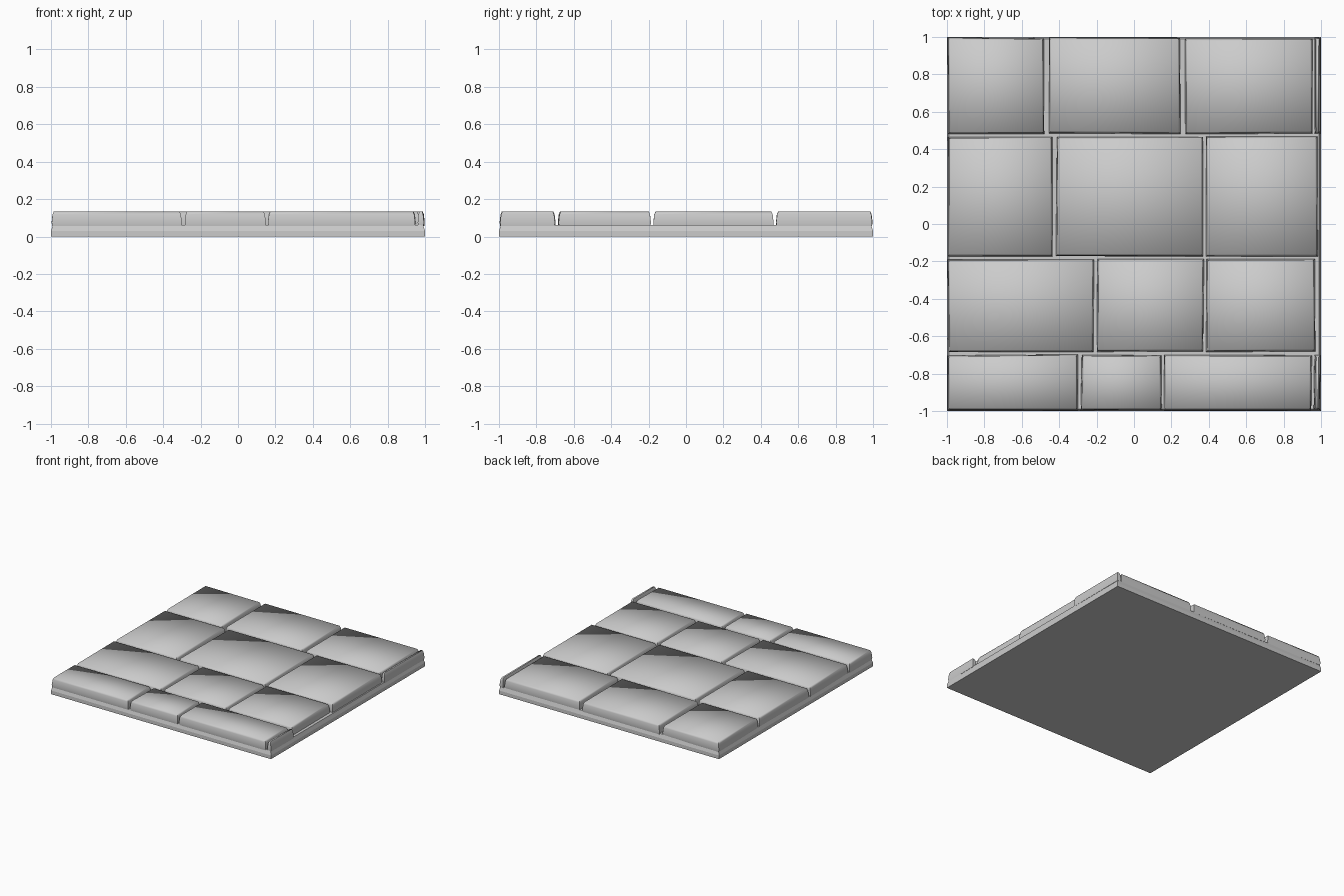
import bpy, bmesh, random

if "Cube" in bpy.data.objects:
    bpy.data.objects.remove(bpy.data.objects["Cube"])
random.seed(4)


def finish(name, bm, angle):
    bmesh.ops.recalc_face_normals(bm, faces=bm.faces)
    me = bpy.data.meshes.new(name)
    bm.to_mesh(me)
    bm.free()
    ob = bpy.data.objects.new(name, me)
    bpy.context.collection.objects.link(ob)
    bpy.ops.object.select_all(action='DESELECT')
    ob.select_set(True)
    bpy.context.view_layer.objects.active = ob
    bpy.ops.object.shade_smooth_by_angle(angle=angle)
    return ob


def stacked(name, rings, angle=0.6, jitter=0.0):
    """Loft rectangles (x0, x1, y0, y1, z) upwards into a closed block."""
    bm = bmesh.new()
    wob = [(random.uniform(-jitter, jitter), random.uniform(-jitter, jitter)) for _ in range(4)]
    loops = []
    for x0, x1, y0, y1, z in rings:
        corners = [(x0, y0), (x1, y0), (x1, y1), (x0, y1)]
        loops.append([bm.verts.new((max(-1, min(1, x + w[0])), max(-1, min(1, y + w[1])), z))
                      for (x, y), w in zip(corners, wob)])
    bm.faces.new(loops[0][::-1])
    bm.faces.new(loops[-1])
    for a, b in zip(loops, loops[1:]):
        for i in range(4):
            j = (i + 1) % 4
            bm.faces.new((a[i], a[j], b[j], b[i]))
    return finish(name, bm, angle)


# Base slab with a shallow sloped upper edge
stacked("base_slab", [(-1, 1, -1, 1, 0), (-1, 1, -1, 1, 0.03),
                      (-0.99, 0.99, -0.99, 0.99, 0.062)], 0.3)

# Paving stones: each row is (y0, y1, [(x0, x1), ...])
rows = [
    (0.483, 0.995, [(-0.995, -0.48), (-0.457, 0.247), (0.272, 0.955), (0.962, 0.996)]),
    (-0.173, 0.467, [(-0.995, -0.435), (-0.415, 0.37), (0.385, 0.982)]),
    (-0.683, -0.19, [(-0.995, -0.215), (-0.197, 0.372), (0.388, 0.967)]),
    (-0.994, -0.7, [(-0.995, -0.3), (-0.282, 0.147), (0.162, 0.95), (0.962, 0.996)]),
]
# Side profile: (inset, height)
profile = [(0.003, 0.055), (0.0, 0.075), (0.005, 0.118), (0.012, 0.134)]
for r, (y0, y1, spans) in enumerate(rows):
    for c, (x0, x1) in enumerate(spans):
        k = min(1.0, (x1 - x0) / 0.04)
        stacked(f"paving_stone_{r + 1}_{c + 1}",
                [(x0 + i * k, x1 - i * k, y0 + i, y1 - i, z) for i, z in profile],
                1.2, 0.003 * k)
